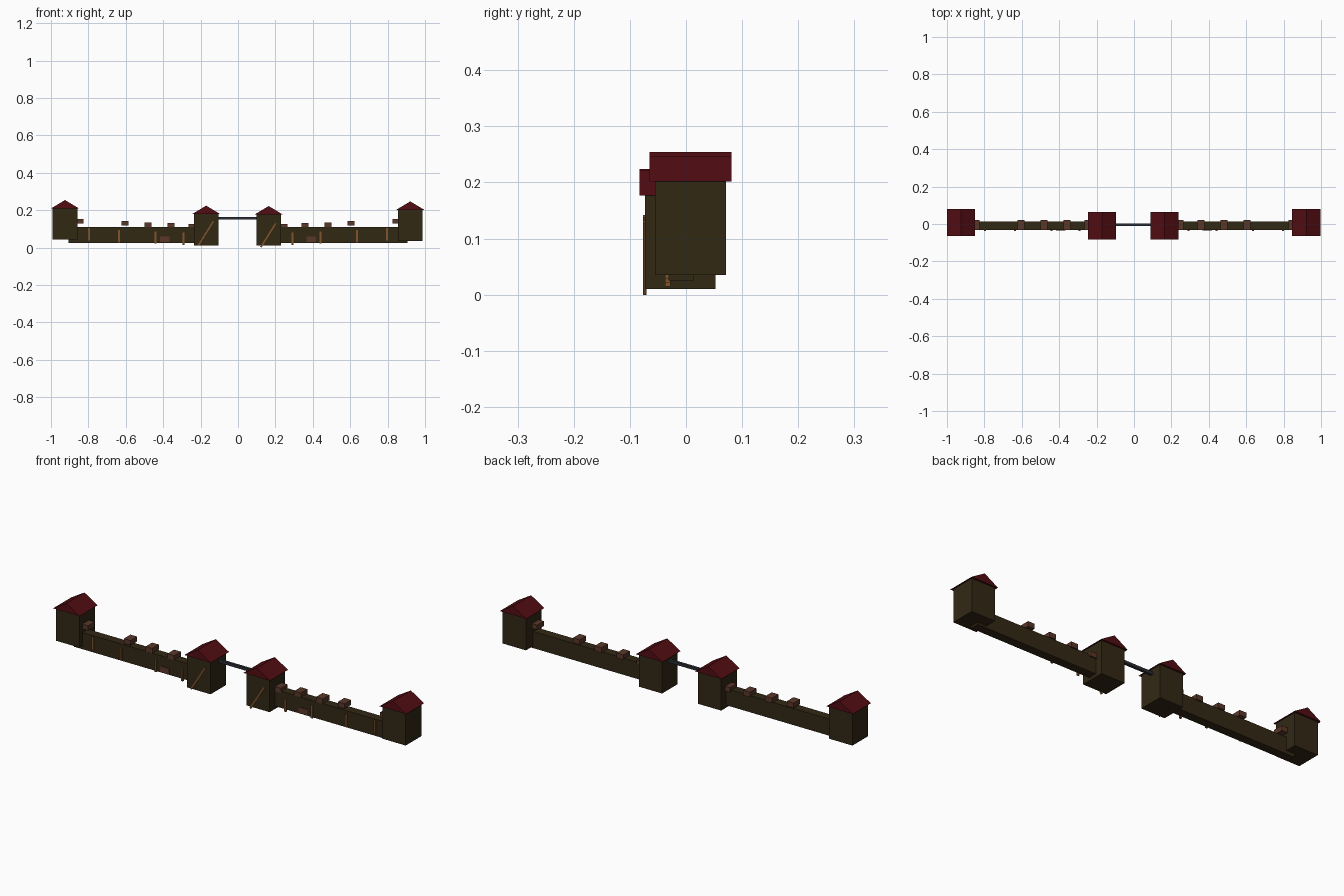
import bpy
from mathutils import Vector

cube = bpy.data.objects.get("Cube")
if cube:
    bpy.data.objects.remove(cube, do_unlink=True)


def material(name, r, g, b):
    m = bpy.data.materials.new(name)
    m.use_nodes = True
    m.diffuse_color = (r, g, b, 1)
    m.node_tree.nodes["Principled BSDF"].inputs["Base Color"].default_value = (r, g, b, 1)
    return m


TIMBER = material("dark timber", 0.032, 0.021, 0.007)
ROOF = material("deep red roof", 0.085, 0.004, 0.006)
BLOCK = material("brown block", 0.10, 0.038, 0.022)
POST = material("tan post", 0.22, 0.09, 0.025)
IRON = material("dark iron", 0.025, 0.028, 0.035)


def build(name, verts, faces, mat):
    mesh = bpy.data.meshes.new(name)
    mesh.from_pydata(verts, [], faces)
    mesh.materials.append(mat)
    obj = bpy.data.objects.new(name, mesh)
    bpy.context.collection.objects.link(obj)
    return obj


def prism(name, profile, y0, y1, mat):
    """Extrude a counter-clockwise (x, z) profile from y0 to y1."""
    n = len(profile)
    verts = [(x, y, z) for y in (y0, y1) for x, z in profile]
    sides = [(i, i + n, (i + 1) % n + n, (i + 1) % n) for i in range(n)]
    caps = [tuple(range(n)), tuple(reversed(range(n, 2 * n)))]
    return build(name, verts, sides + caps, mat)


def box(name, x0, x1, y0, y1, z0, z1, mat):
    return prism(name, [(x0, z0), (x1, z0), (x1, z1), (x0, z1)], y0, y1, mat)


def tower(name, x, y, z):
    """Square tower with an overhanging gable roof; z is its base."""
    box(name, x - 0.066, x + 0.066, y - 0.063, y + 0.063, z, z + 0.168, TIMBER)
    eave = z + 0.167
    prism(name + "_roof", [(x - 0.075, eave), (x + 0.075, eave), (x, eave + 0.045)],
          y - 0.073, y + 0.073, ROOF)


# Towers
tower("right_end_tower", -0.925, 0.008, 0.042)
tower("left_end_tower", 0.921, 0.008, 0.035)
tower("right_gate_tower", -0.170, -0.010, 0.012)
tower("left_gate_tower", 0.164, -0.010, 0.010)

# Bar between the gate towers
box("gate_bar", -0.11, 0.11, -0.010, 0.004, 0.150, 0.164, IRON)

# Details per side: (distance from centre, bottom height)
blocks = [(0.246, 0.100), (0.358, 0.106), (0.482, 0.109), (0.605, 0.117), (0.845, 0.128)]
posts = [(0.292, 0.015), (0.442, 0.022), (0.637, 0.028), (0.797, 0.039)]

for side, sx in (("right", -1), ("left", 1)):
    # Wall
    x0, x1 = sorted((sx * 0.20, sx * 0.905))
    box(side + "_wall", x0, x1, -0.031, 0.014, 0.025, 0.110, TIMBER)

    # Blocks along the wall top
    for i, (d, z) in enumerate(blocks):
        box(f"{side}_wall_block_{i}", sx * d - 0.019, sx * d + 0.019,
            -0.031, 0.022, z, z + 0.025, BLOCK)

    # Low block on the wall front
    box(side + "_low_block", sx * 0.391 - 0.025, sx * 0.391 + 0.025,
        -0.034, -0.02, 0.030, 0.058, BLOCK)

    # Upright posts on the wall front
    for i, (d, z) in enumerate(posts):
        box(f"{side}_post_{i}", sx * d - 0.005, sx * d + 0.005,
            -0.037, -0.028, z, z + 0.065, POST)

# Slanted braces on the gate tower fronts
for name, x, z in (("right_brace", -0.212, 0.010), ("left_brace", 0.122, 0.0)):
    along = Vector((0.080, 0.128))
    half = Vector((along.y, -along.x)).normalized() * 0.004
    a = Vector((x, z + half.x * 0.53))
    b = a + along
    corners = [a - half, a + half, b + half, b - half]
    prism(name, [tuple(c) for c in corners], -0.077, -0.070, POST)
